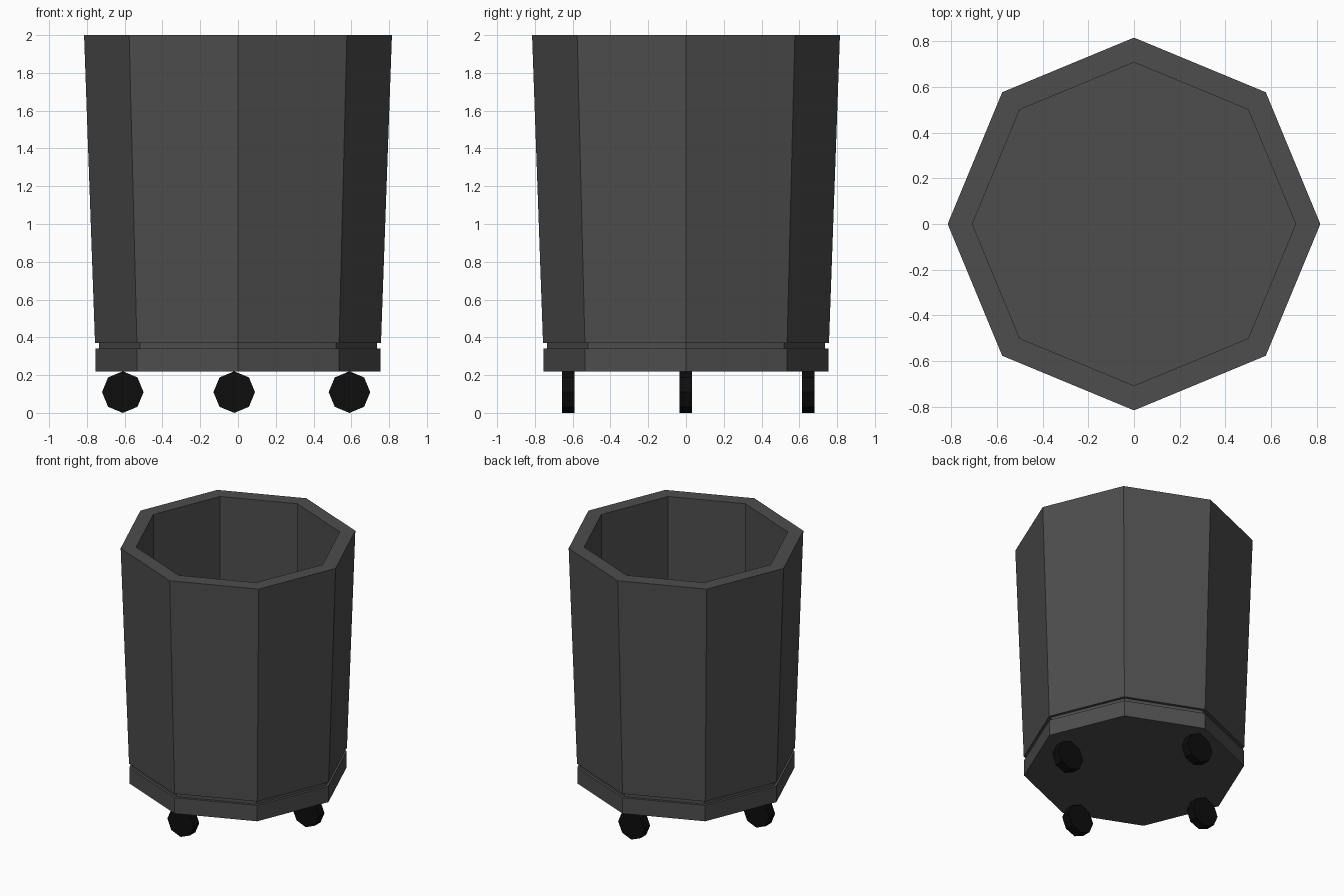
import bpy, bmesh, math

if "Cube" in bpy.data.objects:
    bpy.data.objects.remove(bpy.data.objects["Cube"])


def material(name, v):
    m = bpy.data.materials.new(name)
    m.diffuse_color = (v, v, v, 1)
    m.use_nodes = True
    m.node_tree.nodes["Principled BSDF"].inputs["Base Color"].default_value = m.diffuse_color
    return m


def lathe(name, profile, mat, sides=8):
    """Closed faceted solid from (radius, z) rings, capped at both ends."""
    bm = bmesh.new()
    rings = [[bm.verts.new((r * math.cos(2 * math.pi * i / sides),
                            r * math.sin(2 * math.pi * i / sides), z))
              for i in range(sides)] for r, z in profile]
    for a, b in zip(rings, rings[1:]):
        for i in range(sides):
            j = (i + 1) % sides
            bm.faces.new((a[i], a[j], b[j], b[i]))
    bm.faces.new(rings[0][::-1])
    bm.faces.new(rings[-1])
    bmesh.ops.recalc_face_normals(bm, faces=bm.faces)
    mesh = bpy.data.meshes.new(name)
    bm.to_mesh(mesh)
    bm.free()
    mesh.materials.append(mat)
    ob = bpy.data.objects.new(name, mesh)
    bpy.context.collection.objects.link(ob)
    return ob


grey = material("dark_grey", 0.075)
black = material("black", 0.004)

# Octagonal bin: base band, narrow groove, flared wall, rim, hollow and floor
lathe("bin_body", [(0.755, 0.22), (0.755, 0.34), (0.735, 0.34), (0.735, 0.37),
                   (0.757, 0.37), (0.815, 2.0), (0.707, 2.0), (0.707, 0.40)], grey)

# Four eight-sided wheels, all rolling along x
for side, x, y in (("front", -0.02, -0.623), ("back", -0.02, 0.647),
                   ("left", -0.61, -0.002), ("right", 0.59, -0.002)):
    wheel = lathe(side + "_wheel", [(0.11, -0.033), (0.11, 0.033)], black)
    wheel.rotation_euler.x = math.pi / 2
    wheel.location = (x, y, 0.11)
